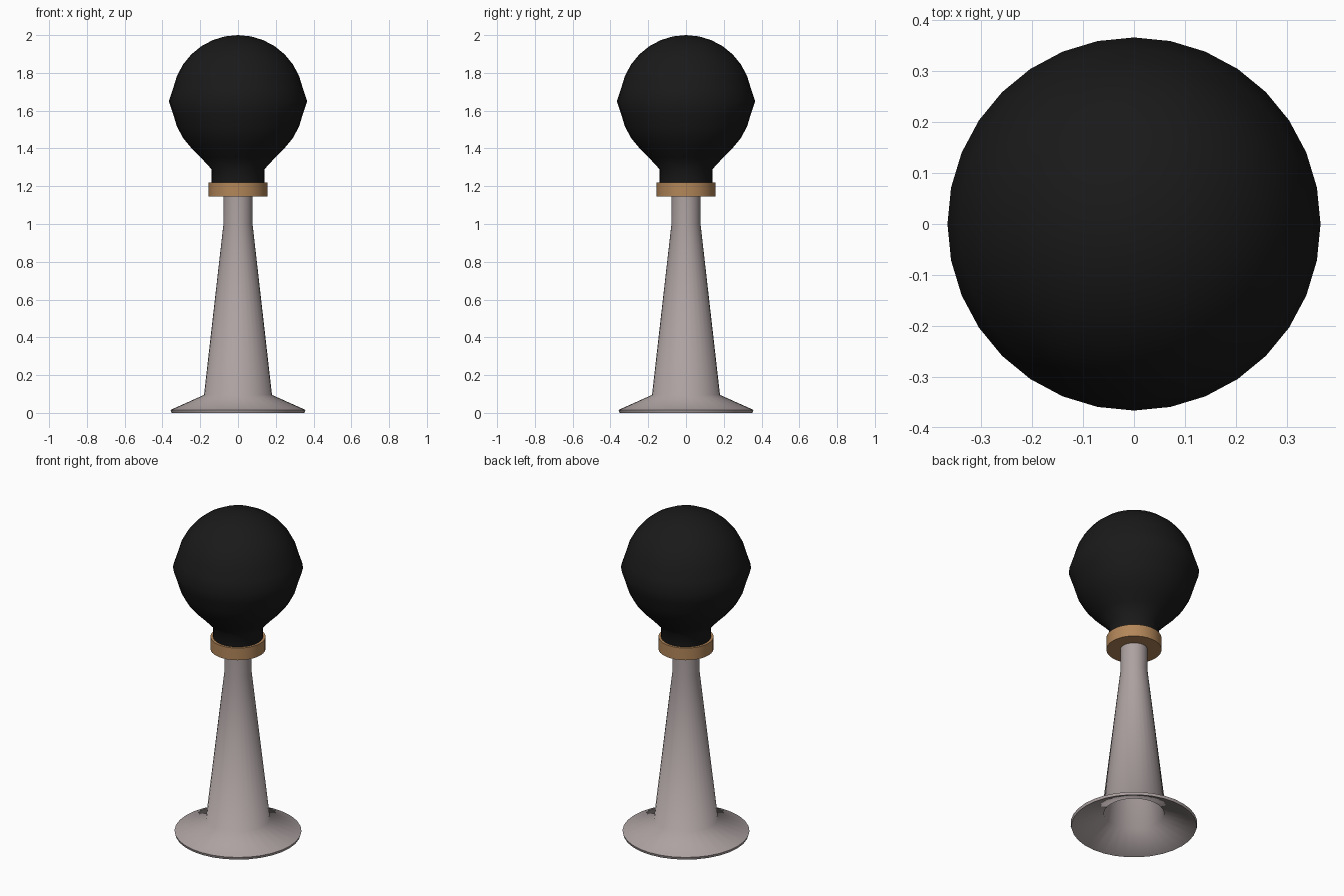
import bpy, bmesh, math
from mathutils import Vector

if "Cube" in bpy.data.objects:
    bpy.data.objects.remove(bpy.data.objects["Cube"])

SIDES = 32


def lathe(name, profile, color, angle, closed=False):
    """Spin an (r, z) profile around the z axis."""
    bm = bmesh.new()
    verts = [bm.verts.new((r, 0, z)) for r, z in profile]
    edges = [bm.edges.new(p) for p in zip(verts, verts[1:])]
    if closed:
        edges.append(bm.edges.new((verts[-1], verts[0])))
    bmesh.ops.spin(bm, geom=verts + edges, cent=(0, 0, 0), axis=(0, 0, 1),
                   angle=math.tau, steps=SIDES, use_duplicate=False)
    bmesh.ops.remove_doubles(bm, verts=bm.verts, dist=0.0005)
    bmesh.ops.recalc_face_normals(bm, faces=bm.faces)
    mesh = bpy.data.meshes.new(name)
    bm.to_mesh(mesh)
    bm.free()
    obj = bpy.data.objects.new(name, mesh)
    bpy.context.collection.objects.link(obj)
    mat = bpy.data.materials.new(name + "_material")
    mat.diffuse_color = (*color, 1)
    mat.use_nodes = True
    mat.node_tree.nodes["Principled BSDF"].inputs["Base Color"].default_value = mat.diffuse_color
    mesh.materials.append(mat)
    bpy.ops.object.select_all(action='DESELECT')
    obj.select_set(True)
    bpy.context.view_layer.objects.active = obj
    bpy.ops.object.shade_smooth_by_angle(angle=math.radians(angle))
    return obj


# Rubber bulb: a ball with a ridge at its equator, tapering into a neck
R, CZ = 0.35, 1.65
bulb = []
for i in range(13):
    a = math.pi / 2 - i * math.pi / 16
    r = 0.366 if i == 8 else R * math.cos(a)
    bulb.append((max(r, 0), CZ + R * math.sin(a)))
bulb += [(0.198, 1.353), (0.14, 1.29), (0.14, 1.20), (0, 1.20)]
lathe("bulb", bulb, (0.01, 0.01, 0.01), 50)

# Collar between bulb and horn
lathe("collar", [(0, 1.22), (0.155, 1.22), (0.155, 1.145), (0, 1.145)],
      (0.45, 0.24, 0.10), 50)

# Hollow horn: outer wall down to the flared rim, inner wall back up
outer = [(0.077, 1.16), (0.077, 1.0), (0.18, 0.095), (0.357, 0.016)]
inner = [(0.352, 0.0), (0.17, 0.08), (0.067, 1.0), (0.067, 1.15)]
lathe("horn", outer + inner, (0.42, 0.36, 0.36), 70, closed=True)
